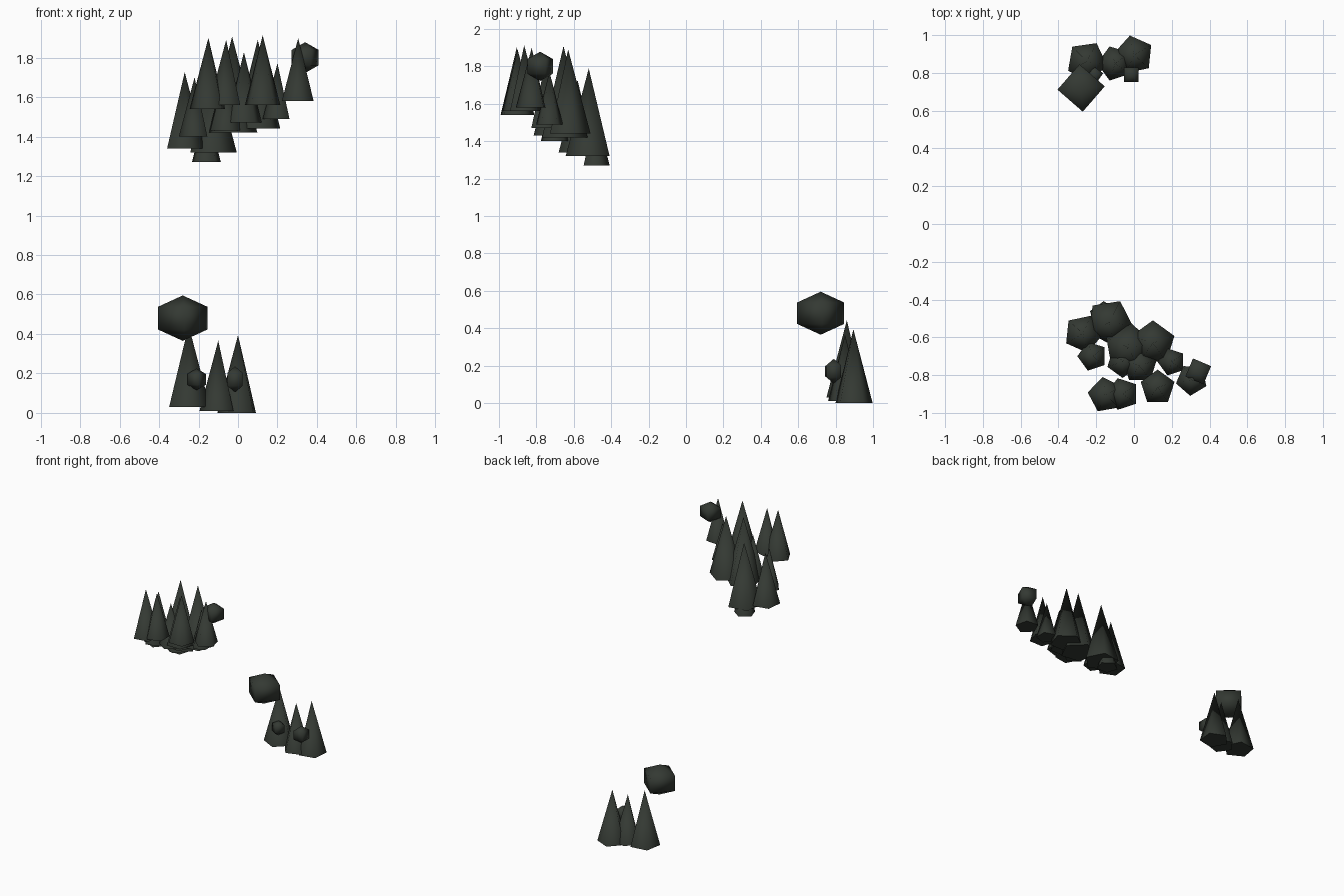
import bpy
import math

default_cube = bpy.data.objects.get("Cube")
if default_cube:
    bpy.data.objects.remove(default_cube, do_unlink=True)

# One dark green-grey colour for everything
leaf_colour = (0.034, 0.041, 0.033, 1.0)
leaf = bpy.data.materials.new("dark_green")
leaf.use_nodes = True
leaf.diffuse_color = leaf_colour
shader = leaf.node_tree.nodes["Principled BSDF"]
shader.inputs["Base Color"].default_value = leaf_colour
shader.inputs["Roughness"].default_value = 0.9

TREE_SLENDERNESS = 3.75  # tree height divided by base radius


def finish(name):
    """Name the newly made object and give it the shared material."""
    part = bpy.context.object
    part.name = name
    part.data.name = name
    part.data.materials.append(leaf)
    return part


def add_tree(name, x, y, base, radius, turn):
    """Five-sided pointed tree; turn is the direction of one corner."""
    height = radius * TREE_SLENDERNESS
    bpy.ops.mesh.primitive_cone_add(
        vertices=5, radius1=radius, radius2=0, depth=height,
        location=(x, y, base + height / 2),
        rotation=(0, 0, math.radians(turn - 90)))
    finish(name)
    bpy.ops.object.shade_smooth_by_angle(angle=math.radians(85))


def add_bush(name, x, y, middle, radius, half_height, turn):
    """Eight-faced bush: a four-sided ring between two tips."""
    bpy.ops.mesh.primitive_uv_sphere_add(
        segments=4, ring_count=2, radius=1,
        location=(x, y, middle), rotation=(0, 0, math.radians(turn)))
    part = finish(name)
    part.scale = (radius, radius, half_height)
    bpy.ops.object.shade_smooth()


# Upper grove at the front: x, y, base height, radius, turn
upper_grove = [
    (-.27, -.58, 1.34, .103, 66),
    (-.13, -.52, 1.32, .125, 63),
    (-.16, -.485, 1.27, .077, 90),
    (-.22, -.7, 1.4, .08, 36),
    (-.03, -.655, 1.42, .13, 10),
    (-.06, -.73, 1.43, .085, 54),
    (.03, -.75, 1.47, .095, 18),
    (.1, -.63, 1.44, .12, 18),
    (.2, -.73, 1.49, .075, 36),
    (.305, -.825, 1.58, .085, 49),
    (.125, -.865, 1.56, .094, 90),
    (-.15, -.905, 1.54, .096, 100),
    (-.06, -.9, 1.56, .088, 36),
]
for number, tree in enumerate(upper_grove, start=1):
    add_tree(f"upper_tree_{number}", *tree)

# Lower grove at the back
lower_grove = [
    (-.25, .86, .03, .11, 62),
    (-.1, .85, .01, .095, 36),
    (0, .895, 0, .105, 102),
]
for number, tree in enumerate(lower_grove, start=1):
    add_tree(f"lower_tree_{number}", *tree)

# Bushes: one beside the upper grove, three around the lower grove
add_bush("upper_bush", .34, -.78, 1.8, .085, .078, 22)
add_bush("large_bush", -.28, .72, .48, .145, .115, 4)
add_bush("small_left_bush", -.015, .79, .17, .063, .066, 45)
add_bush("small_right_bush", -.21, .79, .17, .055, .055, 10)
